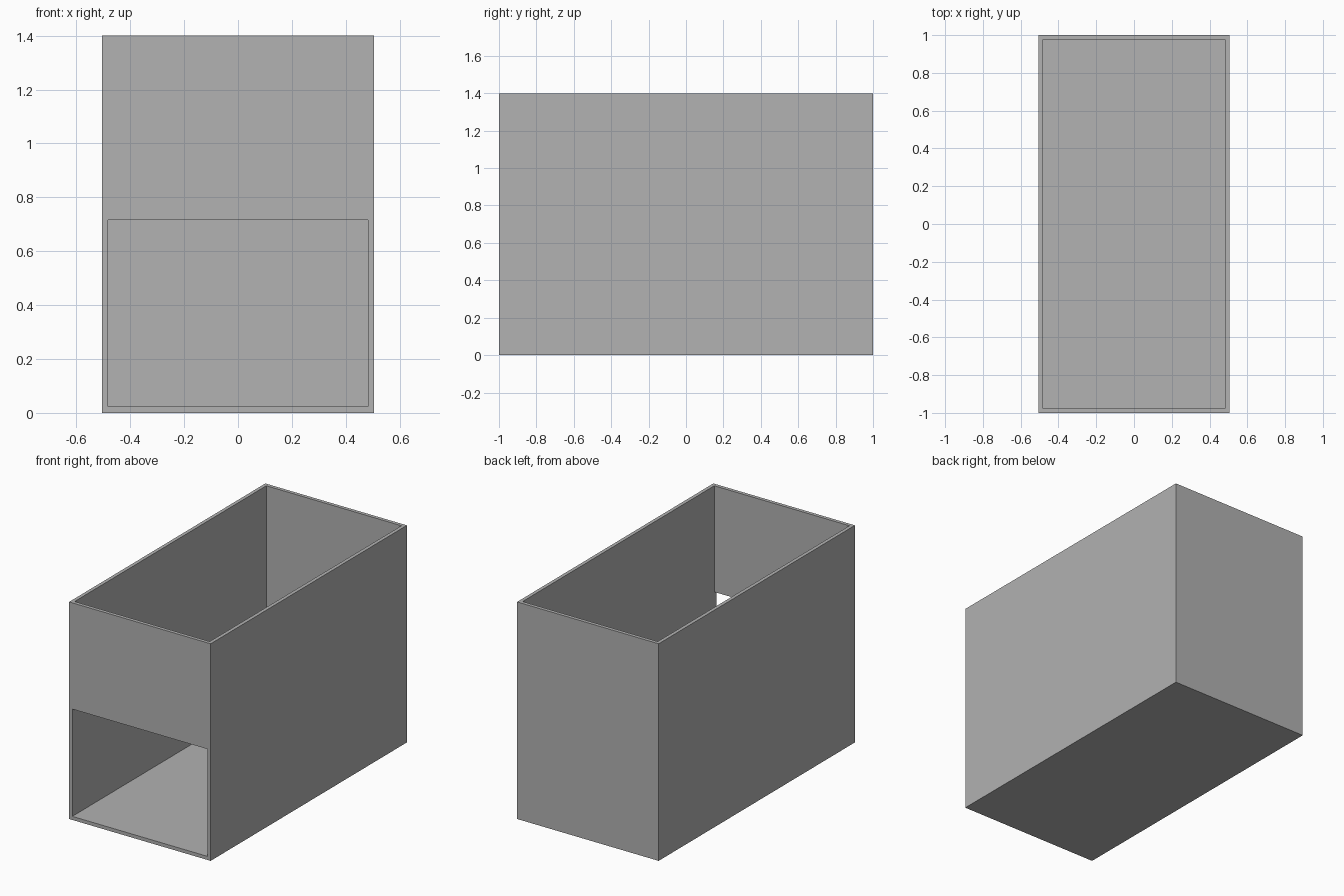
import bpy, bmesh

default = bpy.data.objects.get("Cube")
if default:
    bpy.data.objects.remove(default, do_unlink=True)

HALF_W, HALF_L, HEIGHT = 0.505, 1.0, 1.4
WALL = 0.023
OPENING_TOP = 0.715

grey = bpy.data.materials.new("light grey")
grey.use_nodes = True
color = (0.445, 0.445, 0.445, 1)
grey.diffuse_color = color
grey.node_tree.nodes["Principled BSDF"].inputs["Base Color"].default_value = color


def side_prism(name, profile, half_width):
    """Extrude a (y, z) profile across x, centred on x = 0."""
    bm = bmesh.new()
    face = bm.faces.new([bm.verts.new((-half_width, y, z)) for y, z in profile])
    extruded = bmesh.ops.extrude_face_region(bm, geom=[face])["geom"]
    moved = [v for v in extruded if isinstance(v, bmesh.types.BMVert)]
    bmesh.ops.translate(bm, verts=moved, vec=(2 * half_width, 0, 0))
    bmesh.ops.recalc_face_normals(bm, faces=bm.faces)
    mesh = bpy.data.meshes.new(name)
    bm.to_mesh(mesh)
    bm.free()
    mesh.materials.append(grey)
    obj = bpy.data.objects.new(name, mesh)
    bpy.context.collection.objects.link(obj)
    return obj


# Solid outer block
box = side_prism("open_box", [(-HALF_L, 0), (HALF_L, 0),
                              (HALF_L, HEIGHT), (-HALF_L, HEIGHT)], HALF_W)

# Hollow that opens at the top and through the lower front wall
inner = HALF_L - WALL
hollow = side_prism("hollow_cutter", [
    (inner, WALL), (inner, HEIGHT + 0.1), (-inner, HEIGHT + 0.1),
    (-inner, OPENING_TOP), (-HALF_L - 0.1, OPENING_TOP), (-HALF_L - 0.1, WALL),
], HALF_W - WALL)
hollow.hide_render = True

cut = box.modifiers.new("hollow", 'BOOLEAN')
cut.operation = 'DIFFERENCE'
cut.solver = 'EXACT'
cut.object = hollow

# Bake the cut and discard the cutter
bpy.context.view_layer.update()
result = box.evaluated_get(bpy.context.evaluated_depsgraph_get())
cut_mesh = bpy.data.meshes.new_from_object(result)
box.modifiers.clear()
box.data = cut_mesh
bpy.data.objects.remove(hollow, do_unlink=True)
